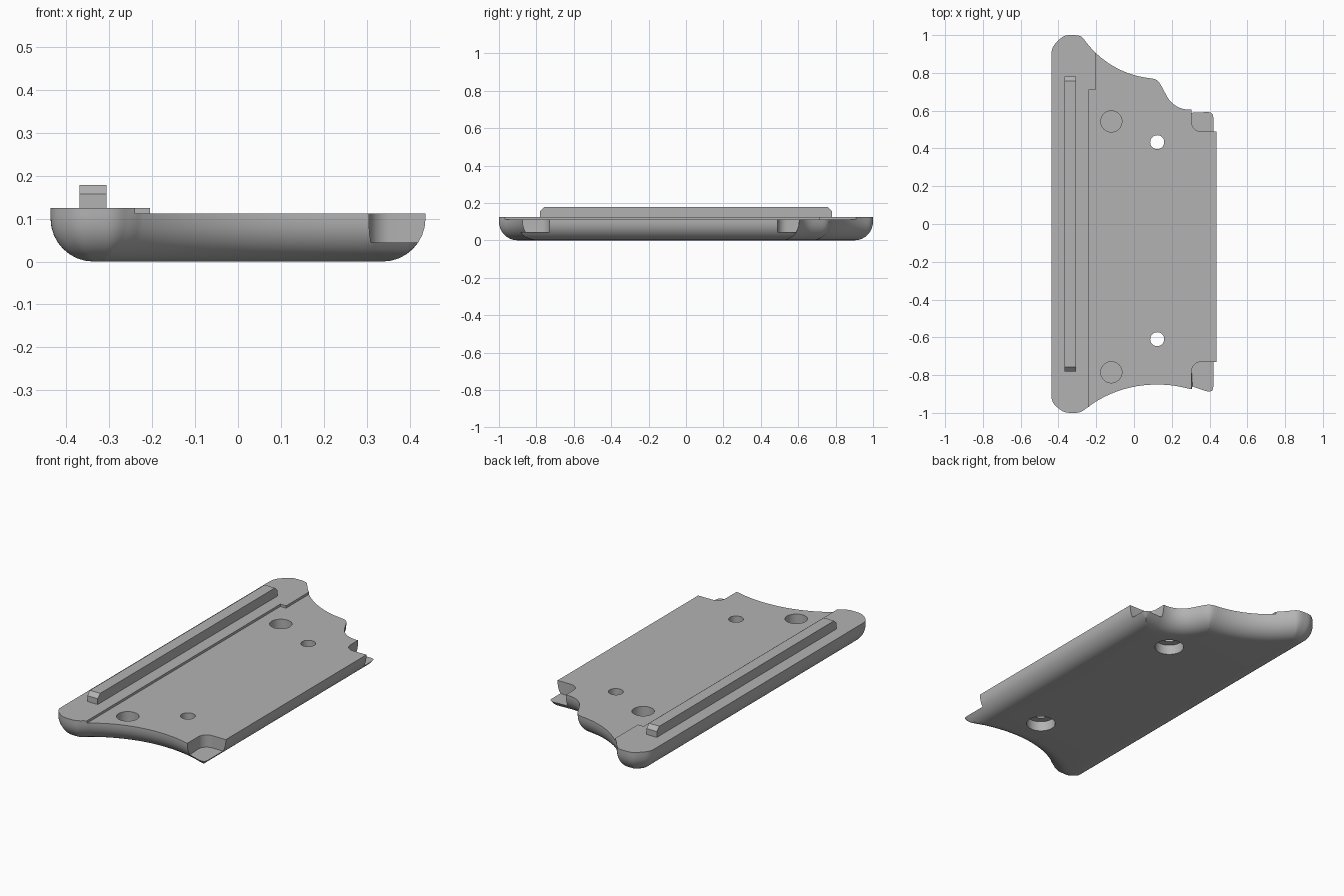
import bpy, bmesh
from math import sin, cos, pi, atan2, hypot, radians, sqrt
from mathutils import Vector
from mathutils.geometry import delaunay_2d_cdt
from mathutils.kdtree import KDTree

cube = bpy.data.objects.get("Cube")
if cube:
    bpy.data.objects.remove(cube, do_unlink=True)

grey = bpy.data.materials.new("plain grey")
grey.use_nodes = True
colour = (0.45, 0.45, 0.45, 1)
grey.diffuse_color = colour
for node in grey.node_tree.nodes:
    if node.type == 'BSDF_PRINCIPLED':
        node.inputs["Base Color"].default_value = colour


def sheet(bm, rows, closed=True, keep=lambda level, i: True):
    """Quads between stacked rows of (points, z); faces the right of travel."""
    verts = [[bm.verts.new((p[0], p[1], z)) for p in pts] for pts, z in rows]
    n = len(verts[0])
    for level, (low, high) in enumerate(zip(verts, verts[1:])):
        for i in range(n if closed else n - 1):
            if keep(level, i):
                j = (i + 1) % n
                bm.faces.new((low[i], low[j], high[j], high[i]))


def inside(x, y, loops):
    """Even-odd test against all loops together."""
    odd = False
    for loop in loops:
        for a, b in zip(loop, loop[1:] + loop[:1]):
            if (a[1] > y) != (b[1] > y):
                if x < a[0] + (y - a[1]) / (b[1] - a[1]) * (b[0] - a[0]):
                    odd = not odd
    return odd


def fill(bm, loops, z, up=True):
    """Flat face bounded by the first loop, with the other loops as holes."""
    points, edges = [], []
    for loop in loops:
        start, n = len(points), len(loop)
        points += [Vector((p[0], p[1])) for p in loop]
        edges += [(start + i, start + (i + 1) % n) for i in range(n)]
    coords, _, tris, _, _, _ = delaunay_2d_cdt(points, edges, [], 0, 0.00001)
    verts = [bm.verts.new((c[0], c[1], z)) for c in coords]
    for tri in tris:
        middle = sum((coords[i] for i in tri), Vector((0, 0))) / len(tri)
        if inside(middle.x, middle.y, loops):
            face = bm.faces.new([verts[i] for i in tri])
            face.normal_update()
            if (face.normal.z > 0) != up:
                face.normal_flip()


def finish(bm, name):
    bmesh.ops.remove_doubles(bm, verts=bm.verts[:], dist=0.0001)
    loose = [v for v in bm.verts if not v.link_faces]
    bmesh.ops.delete(bm, geom=loose, context='VERTS')
    mesh = bpy.data.meshes.new(name)
    bm.to_mesh(mesh)
    bm.free()
    mesh.materials.append(grey)
    obj = bpy.data.objects.new(name, mesh)
    bpy.context.collection.objects.link(obj)
    return obj


def arc(a, b, c, n=16):
    """Points of the circle arc from a through b to c."""
    (ax, ay), (bx, by), (cx, cy) = a, b, c
    d = 2 * (ax * (by - cy) + bx * (cy - ay) + cx * (ay - by))
    sa, sb, sc = (x * x + y * y for x, y in (a, b, c))
    ux = (sa * (by - cy) + sb * (cy - ay) + sc * (ay - by)) / d
    uy = (sa * (cx - bx) + sb * (ax - cx) + sc * (bx - ax)) / d
    start, end = atan2(ay - uy, ax - ux), atan2(cy - uy, cx - ux)
    sweep = (end - start) % (2 * pi)
    if d < 0:
        sweep -= 2 * pi
    r = hypot(ax - ux, ay - uy)
    return [(ux + r * cos(start + sweep * i / n), uy + r * sin(start + sweep * i / n))
            for i in range(n + 1)]


def clockwise(x, y, r, n=40):
    return [(x + r * cos(2 * pi * i / n), y - r * sin(2 * pi * i / n)) for i in range(n)]


# Plate outline, counter-clockwise from the front left tip
corners = [(-0.437, -0.93), (-0.425, -0.955), (-0.38, -0.992), (-0.355, -1.0), (-0.295, -1.0)]
corners += arc((-0.275, -0.993), (-0.1, -0.89), (0.12, -0.85))
corners += arc((0.13, -0.85), (0.22, -0.857), (0.3, -0.875), 6)
corners += [(0.39, -0.905), (0.425, -0.9), (0.437, -0.875)]
corners += arc((0.437, 0.57), (0.427, 0.6), (0.397, 0.61), 4)
corners += arc((0.3, 0.605), (0.225, 0.622), (0.18, 0.665), 8)
corners += arc((0.14, 0.74), (0.123, 0.762), (0.1, 0.77), 4)
corners += arc((0.09, 0.771), (-0.1, 0.83), (-0.275, 0.993))
corners += [(-0.3, 1.0), (-0.36, 1.0), (-0.382, 0.99), (-0.425, 0.947), (-0.437, 0.92)]

outline = []
for a, b in zip(corners, corners[1:] + corners[:1]):
    a, b = Vector(a), Vector(b)
    steps = max(1, round((b - a).length / 0.012))
    outline += [a.lerp(b, i / steps) for i in range(steps)]
for _ in range(2):
    outline = [(outline[i - 1] + p * 2 + outline[(i + 1) % len(outline)]) / 4
               for i, p in enumerate(outline)]


def snap(axis, value, test):
    """Put the nearest outline point exactly on a feature line."""
    best = min((i for i, p in enumerate(outline) if test(p)),
               key=lambda i: abs(outline[i][axis] - value))
    outline[best][axis] = value
    return best


strip_front = snap(0, -0.24, lambda p: p.y < 0)
strip_back = snap(0, -0.205, lambda p: p.y > 0)
front_a = snap(0, 0.305, lambda p: p.y < 0)
front_b = snap(1, -0.73, lambda p: p.x > 0.4)
back_a = snap(1, 0.49, lambda p: p.x > 0.4)
back_b = snap(0, 0.305, lambda p: p.y > 0)

tree = KDTree(len(outline))
for i, p in enumerate(outline):
    tree.insert((p.x, p.y, 0), i)
tree.balance()


def inset(distance):
    """Outline moved inwards, keeping its distance at tight corners."""
    if distance < 0.0001:
        return outline
    result = []
    for i, p in enumerate(outline):
        t = (outline[(i + 1) % len(outline)] - outline[i - 1]).normalized()
        q = Vector((p.x - t.y * distance, p.y + t.x * distance, 0))
        for _ in range(30):
            near, _index, gap = tree.find(q)
            if gap > distance - 0.0001 or gap < 0.00001:
                break
            q = near + (q - near) * (distance / gap)
        result.append(q)
    return result


# Outer skin with a rounded underside, open where the pockets and deck are
TOP, DECK, ROUND = 0.125, 0.112, 0.1
FLOOR_LEVEL, DECK_LEVEL = 5, 9
heights = [ROUND * (1 - cos(pi / 2 * k / 8)) for k in range(9)]
rows = [(inset(ROUND - sqrt(ROUND ** 2 - (ROUND - z) ** 2)), z) for z in heights]
rows += [(outline, DECK), (outline, TOP)]


def on_skin(level, i):
    if level >= FLOOR_LEVEL and (front_a <= i < front_b or back_a <= i < back_b):
        return False
    return level < DECK_LEVEL or not strip_front <= i < strip_back


plate = bmesh.new()
sheet(plate, rows, keep=on_skin)

# Corner pockets with one rounded inner corner
quarter = [pi / 2 * i / 8 for i in range(9)]
front_inner = [(0.355 - 0.05 * cos(t), -0.78 + 0.05 * sin(t)) for t in quarter]
back_inner = [(0.355 - 0.05 * sin(t), 0.54 - 0.05 * cos(t)) for t in quarter]
for a, b, inner in ((front_a, front_b, front_inner), (back_a, back_b, back_inner)):
    sheet(plate, [([ring[a]] + inner + [ring[b]], z)
                  for ring, z in rows[FLOOR_LEVEL:DECK_LEVEL + 1]], closed=False)
    ring, z = rows[FLOOR_LEVEL]
    fill(plate, [ring[a:b + 1] + inner[::-1]], z)

# Raised strip and its small step
step = [(-0.24, 0.71), (-0.205, 0.71)]
edge = [outline[strip_front]] + step + [outline[strip_back]]
sheet(plate, [(edge, DECK), (edge, TOP)], closed=False)
fill(plate, [outline[strip_back:] + outline[:strip_front + 1] + step], TOP)

# Shallow round sockets
sockets = [clockwise(-0.12, y, 0.056) for y in (-0.785, 0.543)]
for loop in sockets:
    sheet(plate, [(loop, 0.05), (loop, DECK)])
    fill(plate, [loop], 0.05)

# Screw holes with wide recesses underneath
screws = [clockwise(0.123, y, 0.037) for y in (-0.61, 0.433)]
recesses = [clockwise(0.123, y, 0.075) for y in (-0.61, 0.433)]
for hole, recess in zip(screws, recesses):
    sheet(plate, [(hole, 0.055), (hole, DECK)])
    sheet(plate, [(recess, 0), (recess, 0.055)])
    fill(plate, [recess, hole], 0.055, up=False)

# Deck and underside
deck = (outline[strip_front:front_a + 1] + front_inner + outline[front_b:back_a + 1]
        + back_inner + outline[back_b:strip_back + 1] + step[::-1])
fill(plate, [deck] + sockets + screws, DECK)
fill(plate, [rows[0][0]] + recesses, 0, up=False)

body = finish(plate, "plate")
body.select_set(True)
bpy.context.view_layer.objects.active = body
bpy.ops.object.shade_smooth_by_angle(angle=radians(30))


# Long rail with sloped ends
def bar(y):
    return [(-0.369, -y), (-0.306, -y), (-0.306, y), (-0.369, y)]


rail = bmesh.new()
sheet(rail, [(bar(0.78), 0.115), (bar(0.78), 0.157), (bar(0.758), 0.178)])
fill(rail, [bar(0.758)], 0.178)
fill(rail, [bar(0.78)], 0.115, up=False)
finish(rail, "rail")
